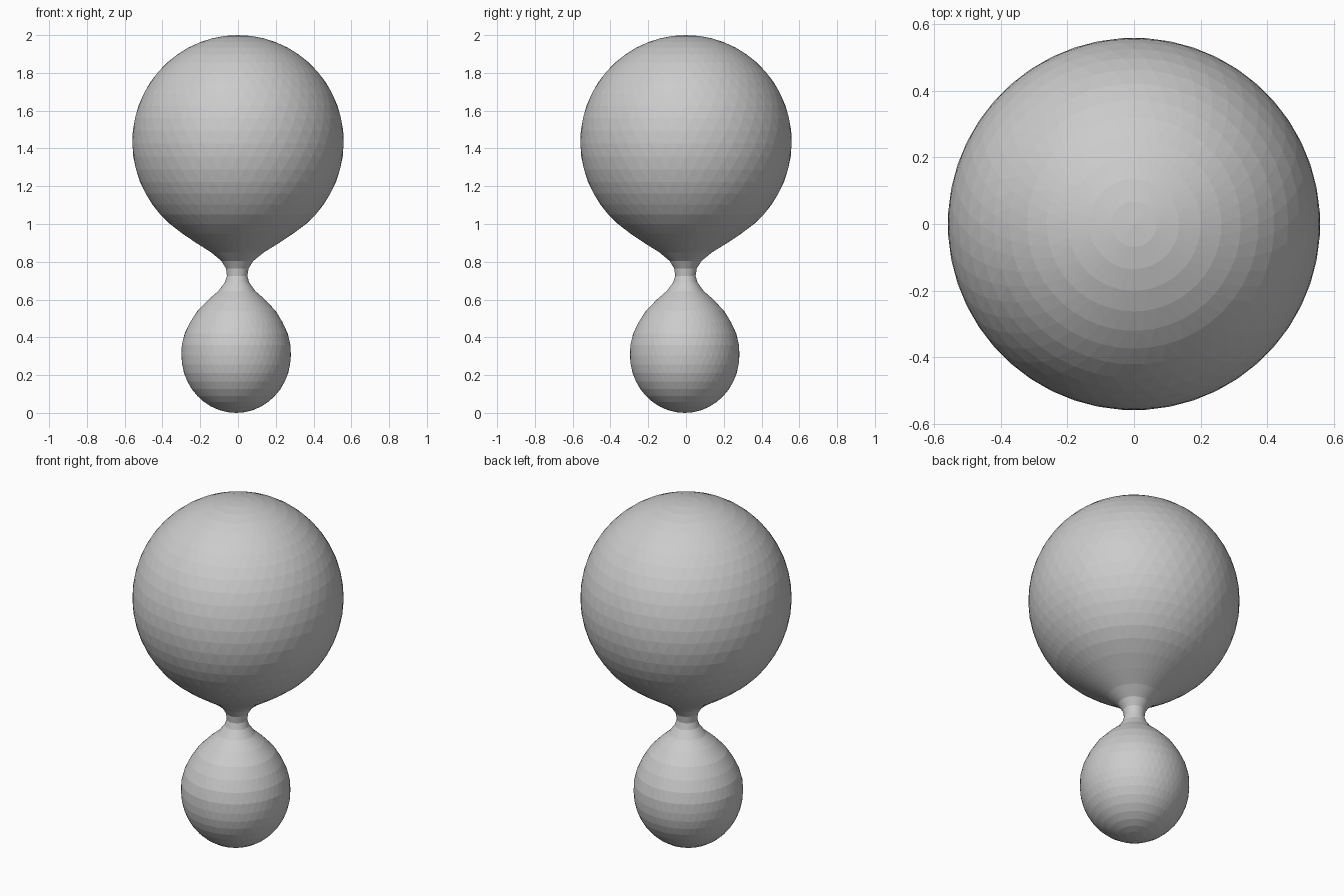
import bpy, bmesh, math
from mathutils import Vector

if "Cube" in bpy.data.objects:
    bpy.data.objects.remove(bpy.data.objects["Cube"])

SEGMENTS = 48
# lathe profile (radius, height): small bulb, thin neck, large bulb
LOWER = [(0.29 * math.sin(a), 0.305 - 0.305 * math.cos(a))
         for a in [math.radians(9 * i) for i in range(11)]]
BLEND = [(0.288, 0.36), (0.273, 0.42), (0.245, 0.48), (0.207, 0.54), (0.15, 0.60),
         (0.098, 0.645), (0.065, 0.69), (0.054, 0.725), (0.06, 0.765), (0.085, 0.805),
         (0.14, 0.85), (0.22, 0.90), (0.295, 0.95), (0.36, 1.0), (0.412, 1.05)]
UPPER = [(0.56 * math.cos(a), 1.435 + 0.565 * math.sin(a))
         for a in [math.radians(-36 + 7 * i) for i in range(18)]] + [(0.0, 2.0)]


def axis_offset(z):
    # the small bulb sits slightly off the axis of the large one
    t = min(max((1.0 - z) / 0.6, 0.0), 1.0)
    return Vector((-0.01 * t, -0.007 * t, z))


def lathe(name, profile, material):
    bm = bmesh.new()
    rings = []
    for k, (r, z) in enumerate(profile):
        c = axis_offset(z)
        if r < 1e-4:
            rings.append([bm.verts.new(c)] * SEGMENTS)
            continue
        turn = 0.5 * (k % 2)  # staggered rings give triangular facets
        ring = []
        for i in range(SEGMENTS):
            a = 2 * math.pi * (i + turn) / SEGMENTS
            ring.append(bm.verts.new(c + Vector((r * math.cos(a), r * math.sin(a), 0))))
        rings.append(ring)
    for k in range(len(rings) - 1):
        lo, hi = rings[k], rings[k + 1]
        for i in range(SEGMENTS):
            j = (i + 1) % SEGMENTS
            if k % 2 == 0:
                tris = [(lo[i], lo[j], hi[i]), (lo[j], hi[j], hi[i])]
            else:
                tris = [(lo[i], hi[j], hi[i]), (lo[i], lo[j], hi[j])]
            for t in tris:
                if len(set(t)) == 3:
                    bm.faces.new(t)
    bmesh.ops.recalc_face_normals(bm, faces=bm.faces[:])
    mesh = bpy.data.meshes.new(name)
    bm.to_mesh(mesh)
    bm.free()
    mesh.materials.append(material)
    obj = bpy.data.objects.new(name, mesh)
    bpy.context.collection.objects.link(obj)
    return obj


grey = bpy.data.materials.new("light_grey")
grey.diffuse_color = (0.6, 0.6, 0.6, 1)
grey.use_nodes = True
grey.node_tree.nodes["Principled BSDF"].inputs["Base Color"].default_value = grey.diffuse_color
lathe("double_bulb_body", LOWER + BLEND + UPPER, grey)
